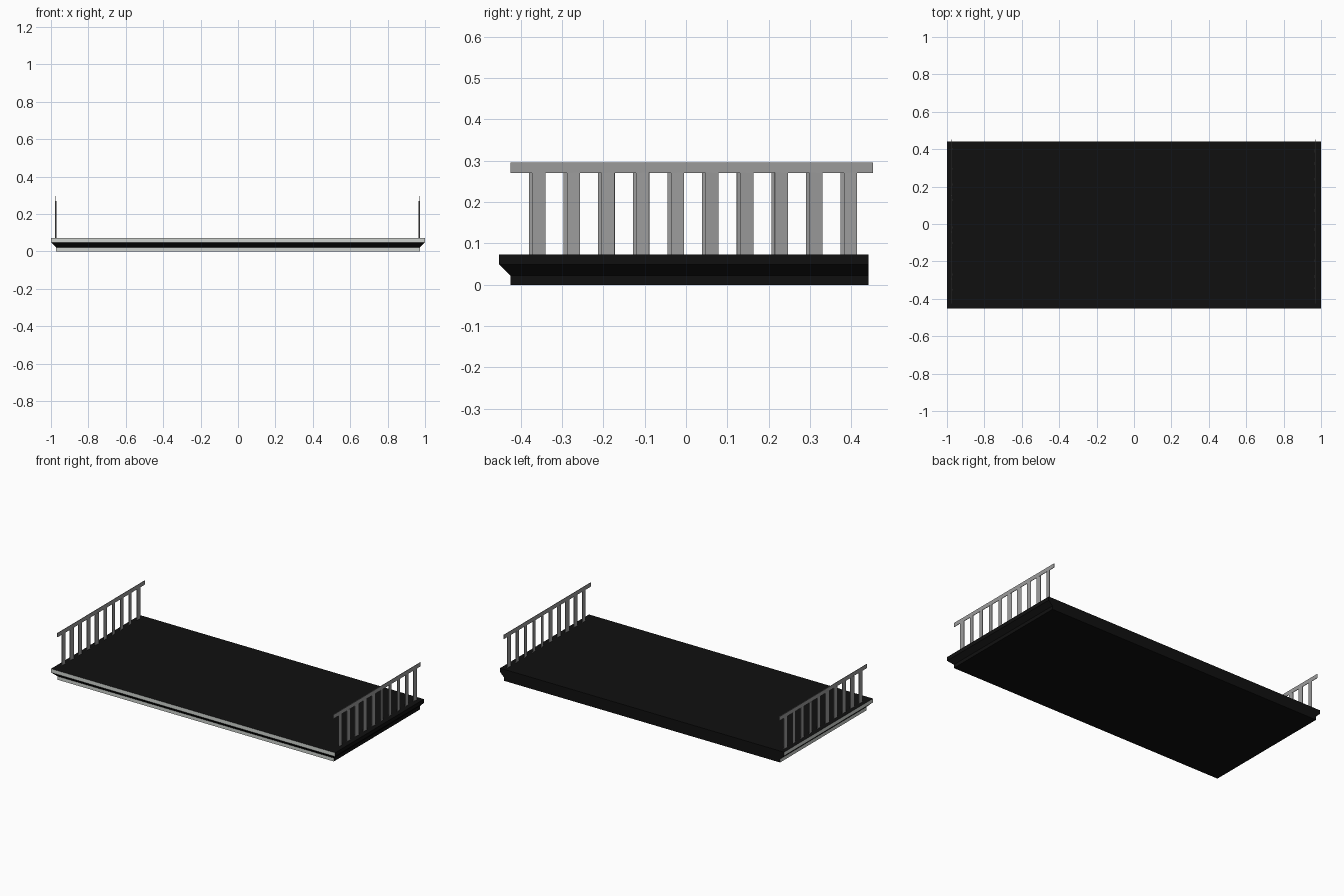
import bpy, bmesh, math, random
from mathutils import Matrix

if "Cube" in bpy.data.objects:
    bpy.data.objects.remove(bpy.data.objects["Cube"])

random.seed(4)


def mat(name, r, g, b):
    m = bpy.data.materials.new(name)
    m.diffuse_color = (r, g, b, 1)
    m.use_nodes = True
    m.node_tree.nodes["Principled BSDF"].inputs["Base Color"].default_value = m.diffuse_color
    return m


black = mat("black", 0.005, 0.005, 0.005)
pale = mat("pale_grey", 0.62, 0.65, 0.62)
grey = mat("rail_grey", 0.33, 0.33, 0.33)


def make(name, bm, mats):
    me = bpy.data.meshes.new(name)
    bm.normal_update()
    bm.to_mesh(me)
    bm.free()
    for m in mats:
        me.materials.append(m)
    ob = bpy.data.objects.new(name, me)
    bpy.context.collection.objects.link(ob)
    return ob


# Balcony slab: chamfered lip on front and sides, flat at the back
bm = bmesh.new()
rings = []
for hw, front, z in [(0.972, -0.425, 0), (0.972, -0.425, 0.022),
                     (1.0, -0.452, 0.049), (1.0, -0.452, 0.073)]:
    rings.append([bm.verts.new(p) for p in
                  ((-hw, front, z), (hw, front, z), (hw, 0.442, z), (-hw, 0.442, z))])
for a, b in zip(rings, rings[1:]):
    for i in range(4):
        j = (i + 1) % 4
        bm.faces.new((a[i], a[j], b[j], b[i]))
bm.faces.new(rings[0][::-1])
bm.faces.new(rings[-1])
bm.normal_update()
# Upright bands on the front and left are pale
for f in bm.faces:
    n = f.normal
    if abs(n.z) < 0.1 and (n.y < -0.9 or n.x < -0.9):
        f.material_index = 1
make("slab", bm, [black, pale])


def box(bm, loc, size, yaw=0.0):
    m = (Matrix.Translation(loc) @ Matrix.Rotation(yaw, 4, 'Z')
         @ Matrix.Diagonal((*size, 1)))
    bmesh.ops.create_cube(bm, size=1, matrix=m)


# Side railings: thin top rail over ten flat balusters
for side, x in (("left", -0.974), ("right", 0.968)):
    bm = bmesh.new()
    box(bm, (x, 0.0135, 0.283), (0.003, 0.877, 0.026))
    make(side + "_top_rail", bm, [grey])
    bm = bmesh.new()
    shift = 0.004 if x > 0 else -0.004
    for i in range(10):
        y = -0.36 + i * 0.0838 + shift
        yaw = math.radians(random.uniform(-10, 10))
        box(bm, (x, y, 0.171), (0.003, 0.032, 0.2), yaw)
    make(side + "_balusters", bm, [grey])
